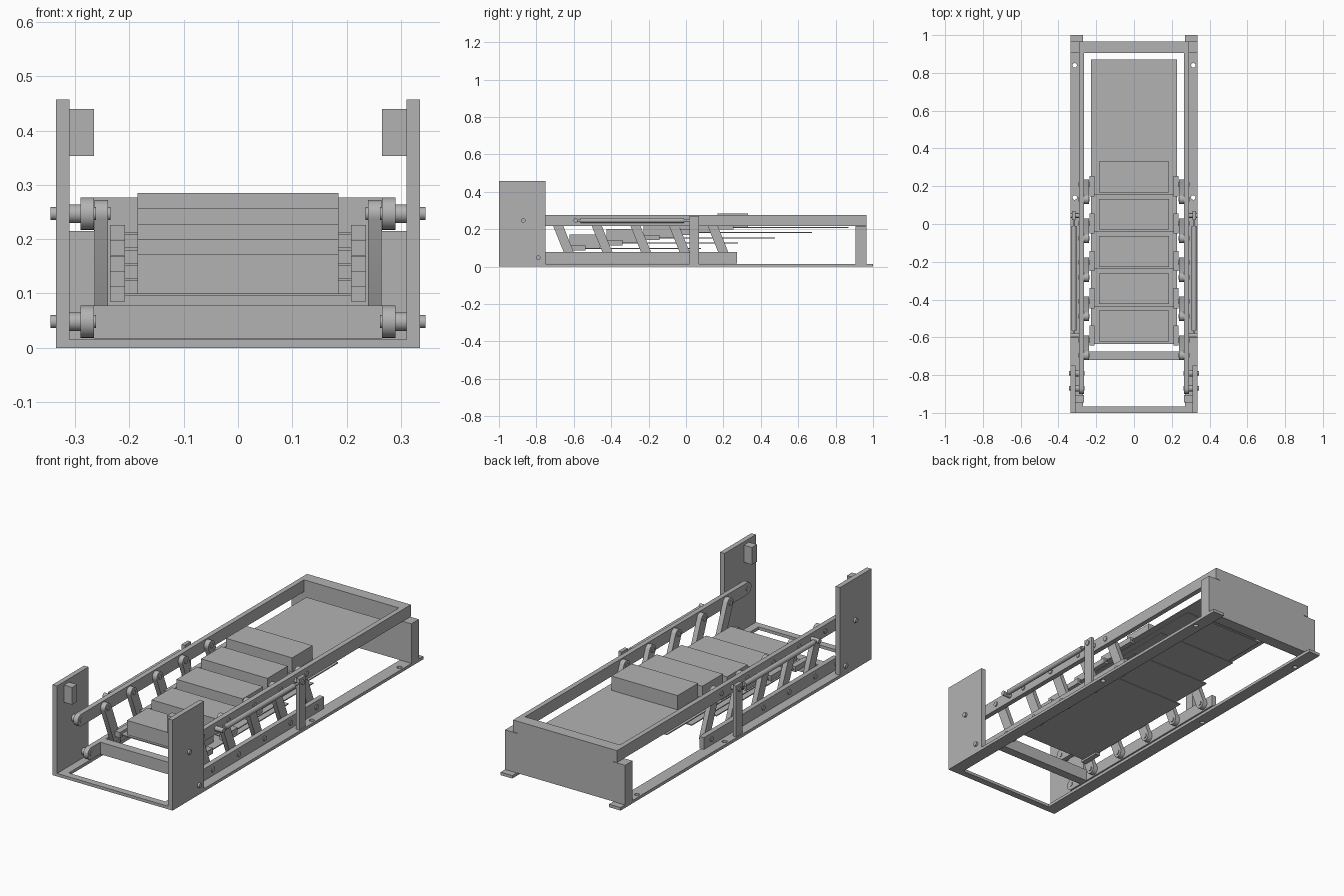
import bpy
import bmesh
import math
from mathutils import Vector

if "Cube" in bpy.data.objects:
    bpy.data.objects.remove(bpy.data.objects["Cube"])

steel = bpy.data.materials.new("plain_grey")
steel.use_nodes = True
GREY = (0.45, 0.45, 0.45, 1)
steel.diffuse_color = GREY
steel.node_tree.nodes["Principled BSDF"].inputs["Base Color"].default_value = GREY


def finish(name, bm, smooth=False):
    bmesh.ops.recalc_face_normals(bm, faces=bm.faces)
    mesh = bpy.data.meshes.new(name)
    bm.to_mesh(mesh)
    bm.free()
    ob = bpy.data.objects.new(name, mesh)
    bpy.context.collection.objects.link(ob)
    mesh.materials.append(steel)
    if smooth:
        bpy.ops.object.select_all(action='DESELECT')
        ob.select_set(True)
        bpy.context.view_layer.objects.active = ob
        bpy.ops.object.shade_smooth_by_angle(angle=math.radians(35))
    return ob


def box(name, x, y, z):
    bm = bmesh.new()
    bmesh.ops.create_cube(bm, size=1)
    for v in bm.verts:
        v.co = Vector([(r[0] + r[1]) / 2 + c * (r[1] - r[0])
                       for r, c in zip((x, y, z), v.co)])
    return finish(name, bm)


def extrude_x(name, outline, x):
    """Extrude a (y, z) outline between two x positions."""
    bm = bmesh.new()
    face = bm.faces.new([bm.verts.new((x[0], y, z)) for y, z in outline])
    new = bmesh.ops.extrude_face_region(bm, geom=[face])["geom"]
    bmesh.ops.translate(bm, vec=(x[1] - x[0], 0, 0),
                        verts=[g for g in new if isinstance(g, bmesh.types.BMVert)])
    return finish(name, bm, True)


def arc(center, r, start, sweep, n=12):
    return [(center[0] + r * math.cos(start + sweep * i / n),
             center[1] + r * math.sin(start + sweep * i / n)) for i in range(n + 1)]


def pin(name, center, r, x):
    return extrude_x(name, arc(center, r, 0, math.tau, 24)[:-1], x)


def link(name, a, b, r, x):
    """Flat bar with both ends rounded."""
    t = math.atan2(b[1] - a[1], b[0] - a[0])
    return extrude_x(name, arc(a, r, t + math.pi / 2, math.pi)
                     + arc(b, r, t - math.pi / 2, math.pi), x)


def rail(name, front, end, r, x):
    """Bar with a rounded front and a square back."""
    z = front[1]
    return extrude_x(name, arc(front, r, math.pi / 2, math.pi)
                     + [(end, z - r), (end, z + r)], x)


def rod(name, x, y, z, r):
    bm = bmesh.new()
    bmesh.ops.create_cone(bm, cap_ends=True, segments=24, radius1=r, radius2=r,
                          depth=y[1] - y[0])
    for v in bm.verts:
        v.co = Vector((x + v.co.x, sum(y) / 2 + v.co.z, z - v.co.y))
    return finish(name, bm, True)


# Base and rear structure
box("base_front_strip", (-0.27, 0.27), (-1, -0.965), (0, 0.015))
box("rear_panel", (-0.335, 0.335), (0.905, 0.965), (0.015, 0.215))
box("upper_frame_rear_bar", (-0.265, 0.265), (0.905, 0.965), (0.215, 0.277))
box("lower_cross_bar", (-0.265, 0.265), (-0.72, -0.675), (0.017, 0.078))

TOP, LOW = 0.247, 0.048
PITCH = 0.2065

for side, s in (("left", 1), ("right", -1)):
    def span(a, b):
        return tuple(sorted((s * a, s * b)))

    # Base strip with mounting holes
    strip = box(side + "_base_strip", span(0.27, 0.335), (-1, 1), (0, 0.015))
    for y in (0.14, 0.84):
        bm = bmesh.new()
        bmesh.ops.create_cone(bm, cap_ends=True, segments=24,
                              radius1=0.012, radius2=0.012, depth=0.1)
        bmesh.ops.translate(bm, verts=bm.verts, vec=(s * 0.314, y, 0))
        cutter = finish(side + "_hole_cutter", bm)
        cutter.hide_render = True
        cutter.hide_set(True)
        mod = strip.modifiers.new("hole", 'BOOLEAN')
        mod.operation = 'DIFFERENCE'
        mod.solver = 'EXACT'
        mod.object = cutter

    # Front upright with its stop block
    box(side + "_upright_plate", span(0.31, 0.335), (-1, -0.75), (0, 0.457))
    box(side + "_stop_block", span(0.265, 0.31), (-0.945, -0.905), (0.353, 0.44))

    # Long rails and their pivots on the upright
    rail(side + "_upper_rail", (-0.87, TOP), 0.965, 0.03, span(0.265, 0.29))
    rail(side + "_lower_rail", (-0.79, LOW), 0.272, 0.03, span(0.265, 0.29))
    for y, z in ((-0.87, TOP), (-0.79, LOW)):
        pin(side + "_pivot_spacer", (y, z), 0.017, span(0.29, 0.31))
        pin(side + "_pivot_pin", (y, z), 0.012, span(0.262, 0.345))

    # Slanted links with pins
    for i in range(5):
        low = (-0.615 + i * PITCH, LOW)
        top = (-0.695 + i * PITCH, TOP)
        link(side + "_slanted_link", low, top, 0.025, span(0.239, 0.264))
        for p in (low, top):
            pin(side + "_link_pin", p, 0.012, span(0.235, 0.295))

    # Actuator between the rail and the side post
    box(side + "_side_post", span(0.311, 0.329), (0.02, 0.07), (0.015, 0.272))
    rod(side + "_actuator_body", s * 0.318, (-0.565, -0.01), TOP, 0.013)
    rod(side + "_actuator_rod", s * 0.318, (-0.59, 0.03), TOP, 0.006)
    for y in (-0.59, 0.045):
        pin(side + "_actuator_pin", (y, TOP), 0.012, span(0.288, 0.335))

# Stepped treads, each with a sliding plate and side brackets
for i in range(5):
    y = -0.622 + i * 0.1975
    z = 0.1 + i * 0.0282
    box("tread", (-0.185, 0.185), (y, y + 0.163), (z, z + 0.072))
    box("sliding_plate", (-0.227, 0.227), (y - 0.012, 0.08 + i * 0.1975), (z - 0.005, z))
    for s in (-1, 1):
        x = sorted((s * 0.208, s * 0.236))
        box("tread_bracket", x, (y - 0.022, y + 0.085), (z - 0.015, z + 0.013))
